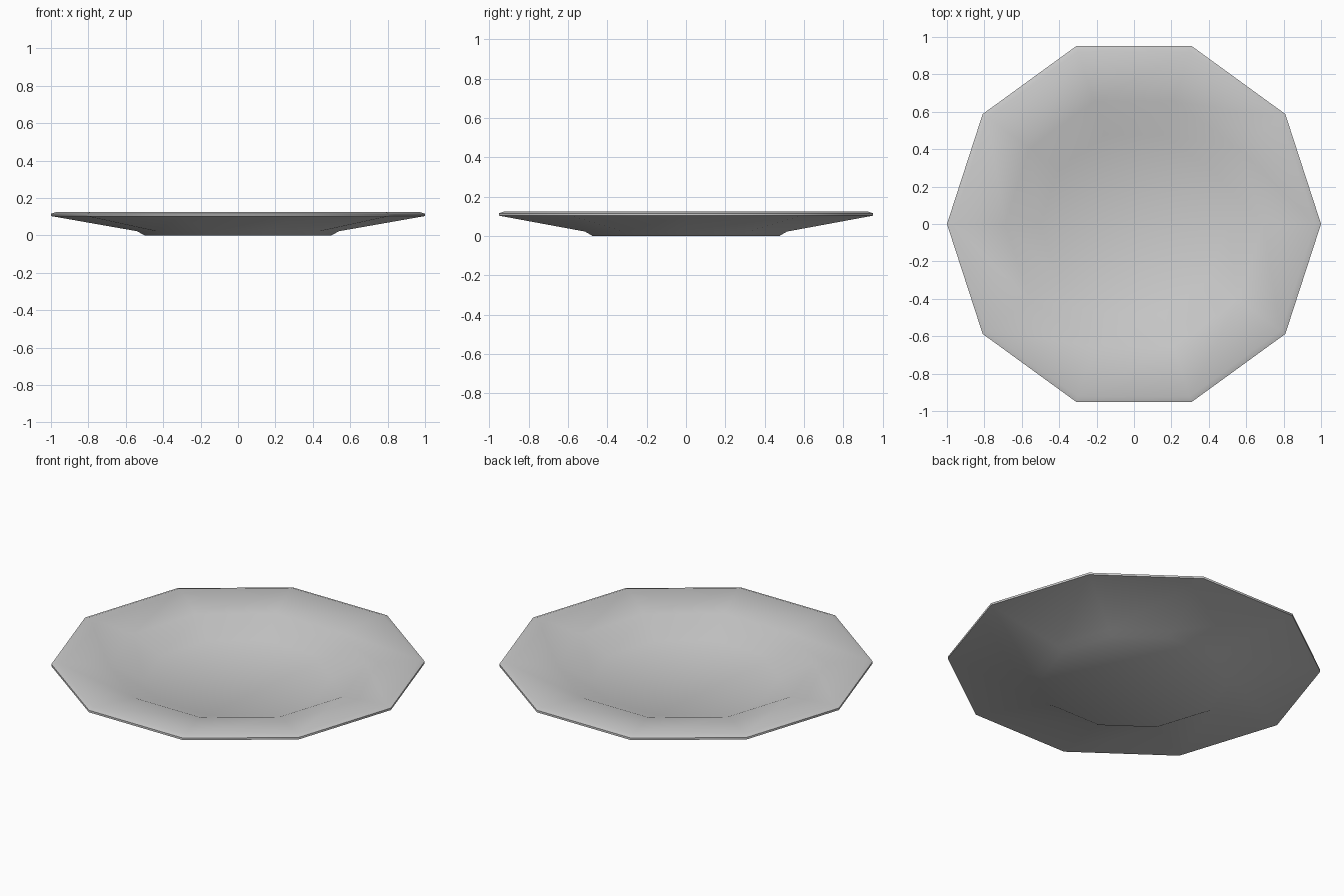
import bpy, bmesh, math

if "Cube" in bpy.data.objects:
    bpy.data.objects.remove(bpy.data.objects["Cube"])

SIDES = 10
# Closed plate profile (radius, height): foot, underside, rim, inner well
PROFILE = [(0.50, 0.0), (0.54, 0.022), (1.0, 0.103), (1.0, 0.115),
           (0.97, 0.125), (0.69, 0.10), (0.50, 0.025)]

bm = bmesh.new()
rings = []
for r, z in PROFILE:
    rings.append([bm.verts.new((r * math.cos(2 * math.pi * i / SIDES),
                                r * math.sin(2 * math.pi * i / SIDES), z))
                  for i in range(SIDES)])
for a, b in zip(rings, rings[1:]):
    for i in range(SIDES):
        j = (i + 1) % SIDES
        bm.faces.new((a[i], a[j], b[j], b[i]))

# Foot underside and floor of the well
bm.faces.new(rings[0][::-1])
bm.faces.new(rings[-1])
bmesh.ops.recalc_face_normals(bm, faces=bm.faces)

mesh = bpy.data.meshes.new("plate")
bm.to_mesh(mesh)
bm.free()
plate = bpy.data.objects.new("plate", mesh)
bpy.context.collection.objects.link(plate)

# Soft shading
bpy.context.view_layer.objects.active = plate
plate.select_set(True)
bpy.ops.object.shade_smooth_by_angle(angle=math.radians(60))
